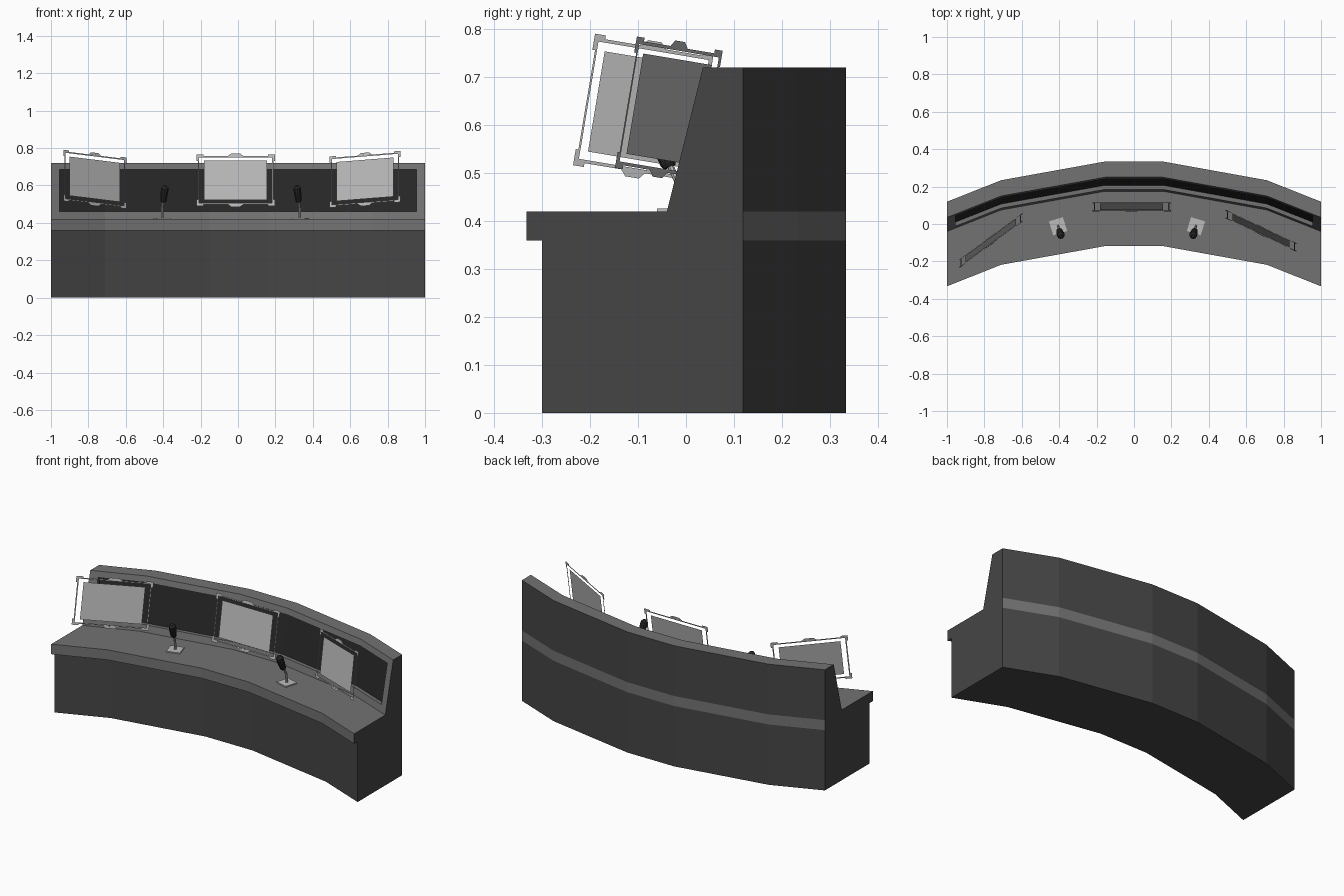
import bpy, bmesh, math
from mathutils import Matrix, Vector

if "Cube" in bpy.data.objects:
    bpy.data.objects.remove(bpy.data.objects["Cube"])


def material(name, v):
    m = bpy.data.materials.new(name)
    m.diffuse_color = (v, v, v, 1)
    m.use_nodes = True
    m.node_tree.nodes["Principled BSDF"].inputs["Base Color"].default_value = m.diffuse_color
    return m


DARK = material("dark_grey", 0.06)
MID = material("mid_grey", 0.17)
BLACK = material("black", 0.02)
LIGHT = material("light_grey", 0.5)


def make_object(name, bm, mats, matrix=None):
    bmesh.ops.recalc_face_normals(bm, faces=bm.faces[:])
    me = bpy.data.meshes.new(name)
    bm.to_mesh(me)
    bm.free()
    for m in mats:
        me.materials.append(m)
    ob = bpy.data.objects.new(name, me)
    bpy.context.collection.objects.link(ob)
    if matrix is not None:
        ob.matrix_world = matrix
    return ob


def sweep(name, profile, seg_mats, path):
    """Carry a closed (y, z) profile along (x, y offset) stations."""
    bm = bmesh.new()
    rings = [[bm.verts.new((x, y + o, z)) for y, z in profile] for x, o in path]
    n = len(profile)
    for a, b in zip(rings, rings[1:]):
        for i in range(n):
            j = (i + 1) % n
            bm.faces.new((a[i], a[j], b[j], b[i])).material_index = seg_mats[i]
    bm.faces.new(rings[0])
    bm.faces.new(rings[-1])
    return make_object(name, bm, (DARK, MID, BLACK))


def curved_path(end_x, end_off):
    half = [(0.155, 0.215), (0.71, 0.115), (end_x, end_off)]
    return [(-x, o) for x, o in reversed(half)] + half


# Curved console: base, desk lip, sloped back and rear band
console = sweep("console",
                [(-0.30, 0), (-0.30, 0.36), (-0.333, 0.36), (-0.333, 0.42), (-0.04, 0.42),
                 (0.035, 0.72), (0.119, 0.72), (0.119, 0.42), (0.119, 0.36), (0.119, 0)],
                [0, 1, 1, 1, 1, 1, 0, 1, 0, 0], curved_path(1.0, 0.0))

# Recessed dark strip in the sloped back
cutter = sweep("recess_cutter",
               [(-0.08, 0.46), (-0.008, 0.46), (0.048, 0.685), (-0.08, 0.685)],
               [1, 2, 1, 1], curved_path(0.955, 0.018))
cutter.hide_render = True
cutter.hide_set(True)
cut = console.modifiers.new("recess", 'BOOLEAN')
cut.operation = 'DIFFERENCE'
cut.solver = 'EXACT'
cut.object = cutter


def flat_shapes(name, shapes, matrix, mat):
    """Flat panels drawn in the local x-z plane."""
    bm = bmesh.new()
    for pts in shapes:
        bm.faces.new([bm.verts.new((x, 0, z)) for x, z in pts])
    return make_object(name, bm, (mat,), matrix)


def rect(x0, x1, z0, z1):
    return [(x0, z0), (x1, z0), (x1, z1), (x0, z1)]


def monitor(side, loc, yaw):
    m = (Matrix.Translation(loc) @ Matrix.Rotation(math.radians(-9.5), 4, 'X')
         @ Matrix.Rotation(math.radians(yaw), 4, 'Z'))
    w, h, t = 0.202, 0.131, 0.007
    flat_shapes(side + "_screen", [rect(-0.168, 0.168, -0.106, 0.106)], m, LIGHT)
    # Thin frame bars
    flat_shapes(side + "_frame",
                [rect(-w, w, h - t, h), rect(-w, w, -h, t - h),
                 rect(-w, t - w, t - h, h - t), rect(w - t, w, t - h, h - t)], m, LIGHT)
    # Corner brackets and centre tabs
    shapes = []
    for sz in (-1, 1):
        shapes.append([(x, sz * z) for x, z in
                       ((-0.042, h), (0.042, h), (0.024, h + 0.013), (-0.024, h + 0.013))])
        for sx in (-1, 1):
            ell = ((0.21, 0.139), (0.172, 0.139), (0.172, 0.128),
                   (0.197, 0.128), (0.197, 0.105), (0.21, 0.105))
            shapes.append([(sx * x, sz * z) for x, z in ell])
    # brackets sit a hair proud of the frame
    flat_shapes(side + "_brackets", shapes, m @ Matrix.Translation((0, -0.001, 0)), LIGHT)


monitor("centre", (-0.0125, 0.092, 0.628), 0)
monitor("left", (-0.766, -0.088, 0.633), 36.7)
monitor("right", (0.679, -0.035, 0.633), -25.6)


def tube(bm, stations, sides):
    """Round solid through (y, z, radius) stations."""
    pts = [Vector((0, y, z)) for y, z, r in stations]
    rings = []
    for i, p in enumerate(pts):
        d = (pts[min(i + 1, len(pts) - 1)] - pts[max(i - 1, 0)]).normalized()
        up = d.cross(Vector((1, 0, 0)))
        r = stations[i][2]
        rings.append([bm.verts.new(p + r * (math.cos(a) * Vector((1, 0, 0)) + math.sin(a) * up))
                      for a in (2 * math.pi * k / sides for k in range(sides))])
    for a, b in zip(rings, rings[1:]):
        for k in range(sides):
            bm.faces.new((a[k], a[k - 1], b[k - 1], b[k]))
    bm.faces.new(rings[0])
    bm.faces.new(rings[-1])


def microphone(side, x, yaw):
    m = Matrix.Translation((x, -0.012, 0.42)) @ Matrix.Rotation(math.radians(yaw), 4, 'Z')
    # Square base plate
    bm = bmesh.new()
    bmesh.ops.create_cube(bm, size=1, matrix=Matrix.Translation((0, 0, 0.003))
                          @ Matrix.Diagonal((0.078, 0.078, 0.007, 1)))
    make_object(side + "_microphone_base", bm, (LIGHT,), m)
    # Stem and tapered head leaning to the operator
    bm = bmesh.new()
    tube(bm, [(0, 0.005, 0.007), (-0.005, 0.06, 0.007), (-0.026, 0.105, 0.007)], 8)
    make_object(side + "_microphone_stem", bm, (LIGHT,), m)
    bm = bmesh.new()
    tube(bm, [(-0.023, 0.093, 0.013), (-0.026, 0.1, 0.017), (-0.045, 0.15, 0.021),
              (-0.051, 0.167, 0.02), (-0.055, 0.178, 0.01)], 10)
    make_object(side + "_microphone_head", bm, (BLACK,), m)


microphone("left", -0.406, 17)
microphone("right", 0.331, -17)
